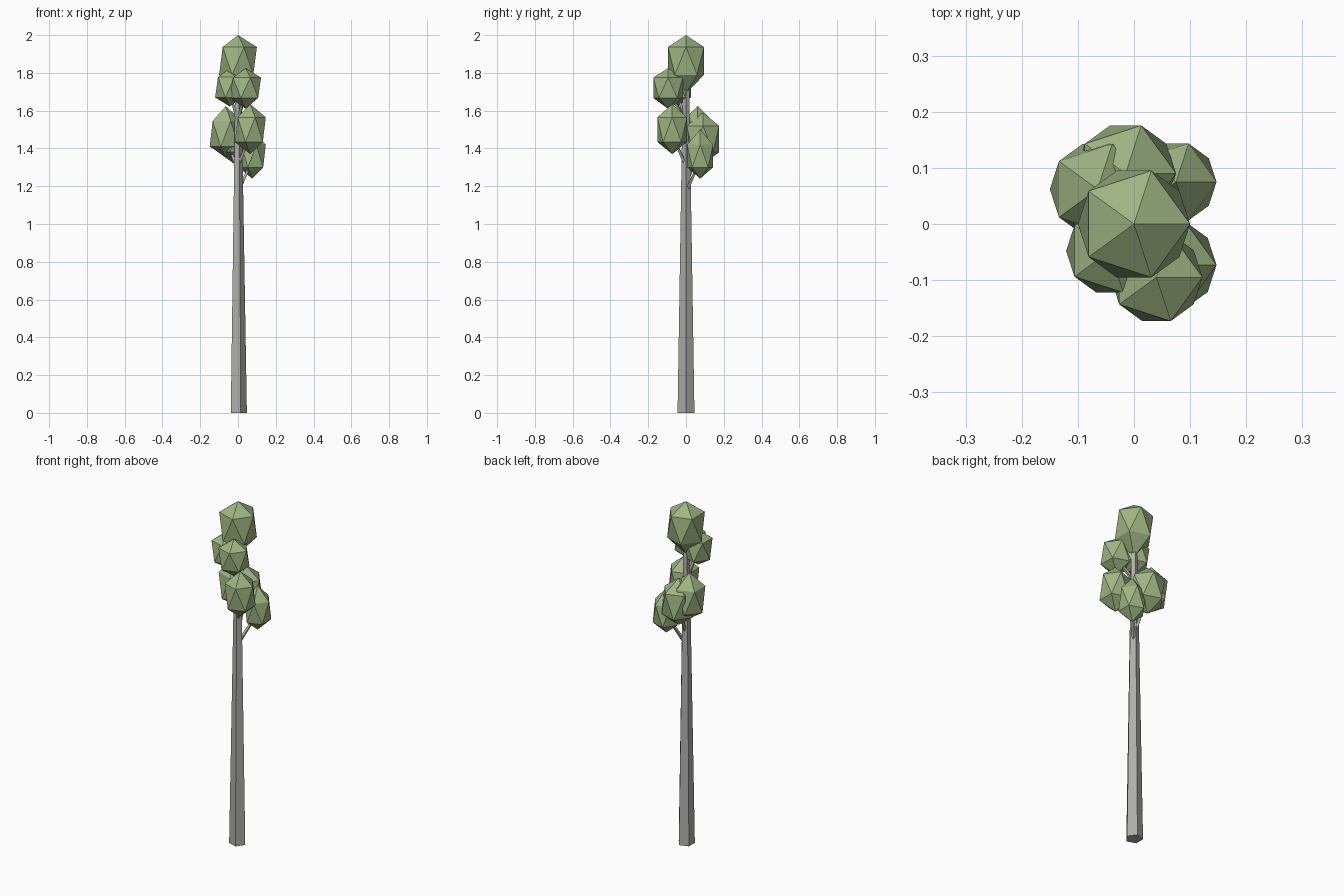
import bpy, bmesh, math
from mathutils import Vector

if "Cube" in bpy.data.objects:
    bpy.data.objects.remove(bpy.data.objects["Cube"])


def material(name, rgb):
    m = bpy.data.materials.new(name)
    m.diffuse_color = (*rgb, 1)
    m.use_nodes = True
    m.node_tree.nodes["Principled BSDF"].inputs["Base Color"].default_value = m.diffuse_color
    return m


BARK = material("grey bark", (0.43, 0.425, 0.395))
LEAF = material("soft green leaf", (0.35, 0.46, 0.225))


def finish(bm, name, mat):
    bmesh.ops.recalc_face_normals(bm, faces=bm.faces)
    mesh = bpy.data.meshes.new(name)
    bm.to_mesh(mesh)
    bm.free()
    mesh.materials.append(mat)
    bpy.context.collection.objects.link(bpy.data.objects.new(name, mesh))


def limb(name, a, b, r1, r2, sides):
    """Tapered prism from a to b."""
    a, b = Vector(a), Vector(b)
    bm = bmesh.new()
    bmesh.ops.create_cone(bm, cap_ends=True, segments=sides, radius1=1, radius2=1, depth=2)
    q = (b - a).to_track_quat('Z', 'Y')
    for i, v in enumerate(bm.verts):
        ang = math.tau * (i // 2) / sides
        top = v.co.z > 0
        r = r2 if top else r1
        off = Vector((r * math.cos(ang), r * math.sin(ang), 0))
        v.co = (b if top else a) + (off if a.xy == b.xy else q @ off)
    finish(bm, name, BARK)


def clump(name, x, y, r, levels):
    """Stretched icosahedron: levels are bottom, lower ring, upper ring, top."""
    bm = bmesh.new()
    bmesh.ops.create_icosphere(bm, subdivisions=1, radius=1)
    for v in bm.verts:
        k = 0 if v.co.z < -0.8 else 1 if v.co.z < 0 else 2 if v.co.z < 0.8 else 3
        flat = v.co.xy.normalized() * r if k in (1, 2) else Vector((0, 0))
        v.co = (x + flat.x, y + flat.y, levels[k])
    finish(bm, name, LEAF)


# Trunk: five-sided taper
limb("trunk", (0, 0, 0), (0, 0, 1.8), 0.047, 0.017, 5)

# Crown
clump("crown_clump", 0, 0, 0.1, (1.69, 1.79, 1.937, 2.0))

# Side clumps with their branches: x, y, ring radius, levels, branch start height
SIDES = {
    "upper_front": (0.04, -0.095, 0.082, (1.61, 1.667, 1.775, 1.825), 1.56),
    "upper_left": (-0.043, -0.048, 0.078, (1.622, 1.67, 1.778, 1.825), 1.54),
    "middle_right": (0.065, -0.073, 0.082, (1.37, 1.434, 1.565, 1.635), 1.32),
    "middle_left": (-0.065, 0.062, 0.085, (1.355, 1.41, 1.545, 1.624), 1.30),
    "middle_back": (-0.015, 0.09, 0.09, (1.315, 1.38, 1.52, 1.59), 1.24),
    "lower_right": (0.075, 0.075, 0.072, (1.24, 1.30, 1.42, 1.50), 1.18),
}
for name, (x, y, r, levels, start) in SIDES.items():
    clump(name + "_clump", x, y, r, levels)
    limb(name + "_branch", (x * 0.08, y * 0.08, start),
         (x * 0.95, y * 0.95, levels[1] + 0.03), 0.011, 0.007, 4)
